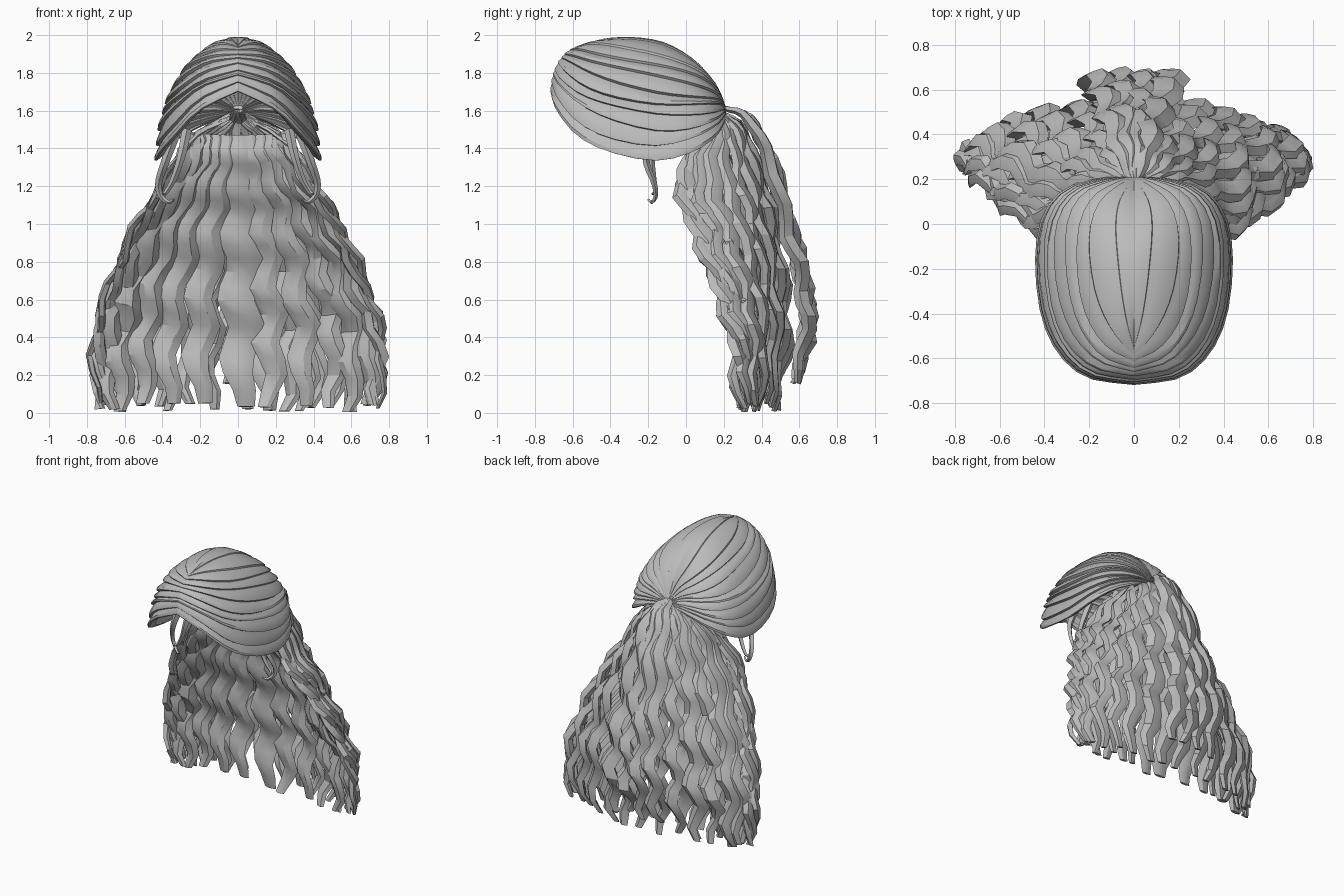
import bpy, bmesh, math, random
from mathutils import Vector

cube = bpy.data.objects.get("Cube")
if cube:
    bpy.data.objects.remove(cube, do_unlink=True)
rng = random.Random(7)

grey = bpy.data.materials.new("hair grey")
grey.use_nodes = True
colour = (0.5, 0.5, 0.5, 1)
grey.diffuse_color = colour
grey.node_tree.nodes["Principled BSDF"].inputs["Base Color"].default_value = colour


def spline(pts, t):
    """Catmull-Rom point at t in 0..1."""
    pts = [Vector(p) for p in pts]
    f = min(max(t, 0), 1) * (len(pts) - 1)
    i = min(int(f), len(pts) - 2)
    f -= i
    b, c = pts[i], pts[i + 1]
    a = pts[i - 1] if i else 2 * b - c
    d = pts[i + 2] if i + 2 < len(pts) else 2 * c - b
    return b + 0.5 * f * (c - a + f * (2 * a - 5 * b + 4 * c - d + f * (3 * (b - c) + d - a)))


def skin(bm, rings, closed):
    """Join rows of points with quads."""
    rows = [[bm.verts.new(p) for p in ring] for ring in rings]
    n = len(rows[0])
    for r, q in zip(rows, rows[1:]):
        for k in range(n if closed else n - 1):
            m = (k + 1) % n
            bm.faces.new((r[k], r[m], q[m], q[k]))
    if closed:
        bm.faces.new(rows[0][::-1])
        bm.faces.new(rows[-1])


def finish(bm, name, angle):
    bmesh.ops.recalc_face_normals(bm, faces=bm.faces)
    mesh = bpy.data.meshes.new(name)
    bm.to_mesh(mesh)
    bm.free()
    ob = bpy.data.objects.new(name, mesh)
    bpy.context.collection.objects.link(ob)
    mesh.materials.append(grey)
    bpy.ops.object.select_all(action='DESELECT')
    ob.select_set(True)
    bpy.context.view_layer.objects.active = ob
    bpy.ops.object.shade_smooth_by_angle(angle=math.radians(angle))


# Swept-back cap: crown line and hairline, joined by quarter ellipses
CROWN = [(0, -.54, 1.945), (0, -.42, 1.98), (0, -.28, 1.99), (0, -.12, 1.965),
         (0, .02, 1.885), (0, .13, 1.765), (0, .21, 1.62)]
HAIRLINE = [(0, -.715, 1.70), (.2, -.68, 1.60), (.33, -.57, 1.465), (.405, -.40, 1.38),
            (.43, -.16, 1.335), (.40, .03, 1.38), (.30, .15, 1.46), (.14, .2, 1.54), (.02, .21, 1.58)]


def cap_point(u, v):
    t, e = spline(CROWN, v), spline(HAIRLINE, v)
    a = u ** (1 + .5 * (1 - v) ** 3) * math.pi / 2
    return Vector((e.x * math.sin(a), t.y + (e.y - t.y) * math.sin(a),
                   t.z + (e.z - t.z) * (1 - math.cos(a))))


# Overlapping locks, broad on the crown and narrow near the hairline
EDGES = [0, .14, .32, .43, .53, .62, .7, .77, .84, .92, 1]
STEPS = 18
STEP_PROFILE = [(0, -.008), (.3, 0), (.65, .01), (.95, .009)]
heart = Vector((0, -.25, 1.5))
for side, label in ((1, "left"), (-1, "right")):
    bm = bmesh.new()
    rings = []
    for j in range(STEPS + 1):
        v = j / STEPS
        fade = min(1, .3 + 4 * v, .15 + 3 * (1 - v))
        ring = []
        for i, (lo, hi) in enumerate(zip(EDGES, EDGES[1:])):
            relief = fade * min(1, .2 + .2 * i) * (1.25 if i % 2 else .9)
            lo_sway, hi_sway = (.014 * math.sin(7 * v + 2 * k) * (0 < k < len(EDGES) - 1) for k in (i, i + 1))
            for f, h in STEP_PROFILE:
                p = cap_point((lo + lo_sway) * (1 - f) + (hi + hi_sway) * f, v)
                out = p - heart
                out.x *= 1.3
                ring.append(p + out.normalized() * h * relief)
        rim = cap_point(1, v)
        ring += [rim, rim + (heart - rim).normalized() * .04 * fade + Vector((0, 0, .015))]
        rings.append([(p.x * side, p.y, p.z) for p in ring])
    skin(bm, rings, False)
    finish(bm, label + "_cap", 30)

# Guide paths of the long hair: back tail, outer and inner centre lines, side lines
BACK = [(0, .20, 1.62), (0, .34, 1.56), (0, .46, 1.33), (0, .55, 1.0), (0, .63, .7), (0, .65, .42), (0, .57, .14)]
OUTER = [(0, .19, 1.60), (0, .31, 1.5), (0, .40, 1.26), (0, .47, 1.0), (0, .52, .66), (0, .53, .35), (0, .47, 0)]
INNER = [(0, .14, 1.47), (0, .13, 1.36), (0, .19, 1.18), (0, .25, .95), (0, .30, .65), (0, .33, .35), (0, .30, 0)]
SIDE = [(.05, .18, 1.56), (.27, .06, 1.42), (.41, -.03, 1.2), (.56, .06, .95), (.69, .18, .65), (.765, .26, .35), (.74, .28, 0)]
INNER_SIDE = [(.24, .12, 1.48)] + [(x * .96, y + .02, z) for x, y, z in SIDE[1:]]


def fan_point(s, centre, edge, t):
    """s runs from right (-1) to left (1)."""
    c, e = spline(centre, t), spline(edge, t)
    a = s * math.pi / 2
    k = 1 - math.cos(a)
    return Vector((e.x * math.sin(a), c.y + (e.y - c.y) * k, c.z + (e.z - c.z) * k))


def zigzag(a):
    """Softened triangle wave."""
    return .5 * math.sin(a) + .5 * math.asin(math.sin(a)) / 1.57


SECTION = [(-1, -.2), (-.4, .8), (.35, 1), (1, .1), (.3, -.8), (-.45, -.6)]


def long_lock(bm, s, centre, edge, width, root, wave, thick):
    n, phase = 24, rng.uniform(0, 6.28)
    cycles = rng.uniform(5, 6)
    stop = rng.uniform(.975, 1)
    # Locks crowd together towards the sides, so they get narrower there
    width *= 1 - .45 * abs(s)
    thick += .25 * abs(s)
    rings = []
    for j in range(n + 1):
        t = j / n * stop
        p = fan_point(s, centre, edge, t)
        down = (fan_point(s, centre, edge, t + .02) - fan_point(s, centre, edge, t - .02)).normalized()
        across = fan_point(s + .03, centre, edge, t) - fan_point(s - .03, centre, edge, t)
        across = (across - down * across.dot(down)).normalized()
        out = down.cross(across).normalized()
        grow = min(1, .05 + 1.7 * t)
        swing = cycles * 2 * math.pi * t + phase
        p = p + across * (wave * grow * zigzag(swing)) + out * (wave * .7 * grow * zigzag(swing + 2.1))
        w = width * min(1, root + 2 * t) * min(1, .4 + 4 * (1 - t)) / 2
        ring = []
        for x, y in SECTION:
            q = p + across * (x * w) + out * (y * w * thick)
            q.z = max(q.z, .005)
            ring.append(q)
        rings.append(ring)
    skin(bm, rings, True)


# name, centre line, side line, count, reach of the fan, lock width, root width, wave, thickness
LAYERS = [("back_tail_locks", BACK, SIDE, 4, .14, .14, .3, .036, .6),
          ("outer_long_locks", OUTER, SIDE, 17, 1, .145, .25, .038, .45),
          ("inner_long_locks", INNER, INNER_SIDE, 13, .95, .19, .6, .032, .3)]
for name, centre, edge, count, reach, width, root, wave, thick in LAYERS:
    bm = bmesh.new()
    for i in range(count):
        s = reach * (2 * i / (count - 1) - 1)
        long_lock(bm, s + rng.uniform(-.02, .02), centre, edge, width * rng.uniform(.8, 1.2), root, wave, thick)
    finish(bm, name, 30)

# Thinner locks filling the sides between the outer and inner layers
between = [tuple((Vector(a) + Vector(b)) / 2) for a, b in zip(OUTER, INNER)]
bm = bmesh.new()
for i in range(4):
    for sign in (1, -1):
        long_lock(bm, sign * (.32 + .16 * i), between, SIDE, .13, .25, .034, .4)
finish(bm, "side_filler_locks", 30)

# Curled tendrils hanging in front of the ears
CURLS = [[(.33, -.2, 1.48), (.385, -.21, 1.33), (.42, -.17, 1.22), (.41, -.16, 1.15), (.37, -.18, 1.115), (.34, -.2, 1.13)],
         [(.27, -.14, 1.5), (.30, -.18, 1.36), (.34, -.17, 1.24), (.38, -.16, 1.17), (.40, -.18, 1.16)]]
for side, label in ((1, "left"), (-1, "right")):
    bm = bmesh.new()
    for path in CURLS:
        rings = []
        for j in range(15):
            t = j / 14
            p = spline(path, t)
            d = (spline(path, t + .03) - spline(path, t - .03)).normalized()
            a = d.cross(Vector((0, 1, 0))).normalized()
            b = d.cross(a)
            r = .024 * (1.1 - .8 * t)
            ring = [p + a * r * x + b * r * .8 * y for x, y in ((1, 0), (0, 1), (-1, 0), (0, -1))]
            rings.append([(q.x * side, q.y, q.z) for q in ring])
        skin(bm, rings, True)
    finish(bm, label + "_tendrils", 40)
